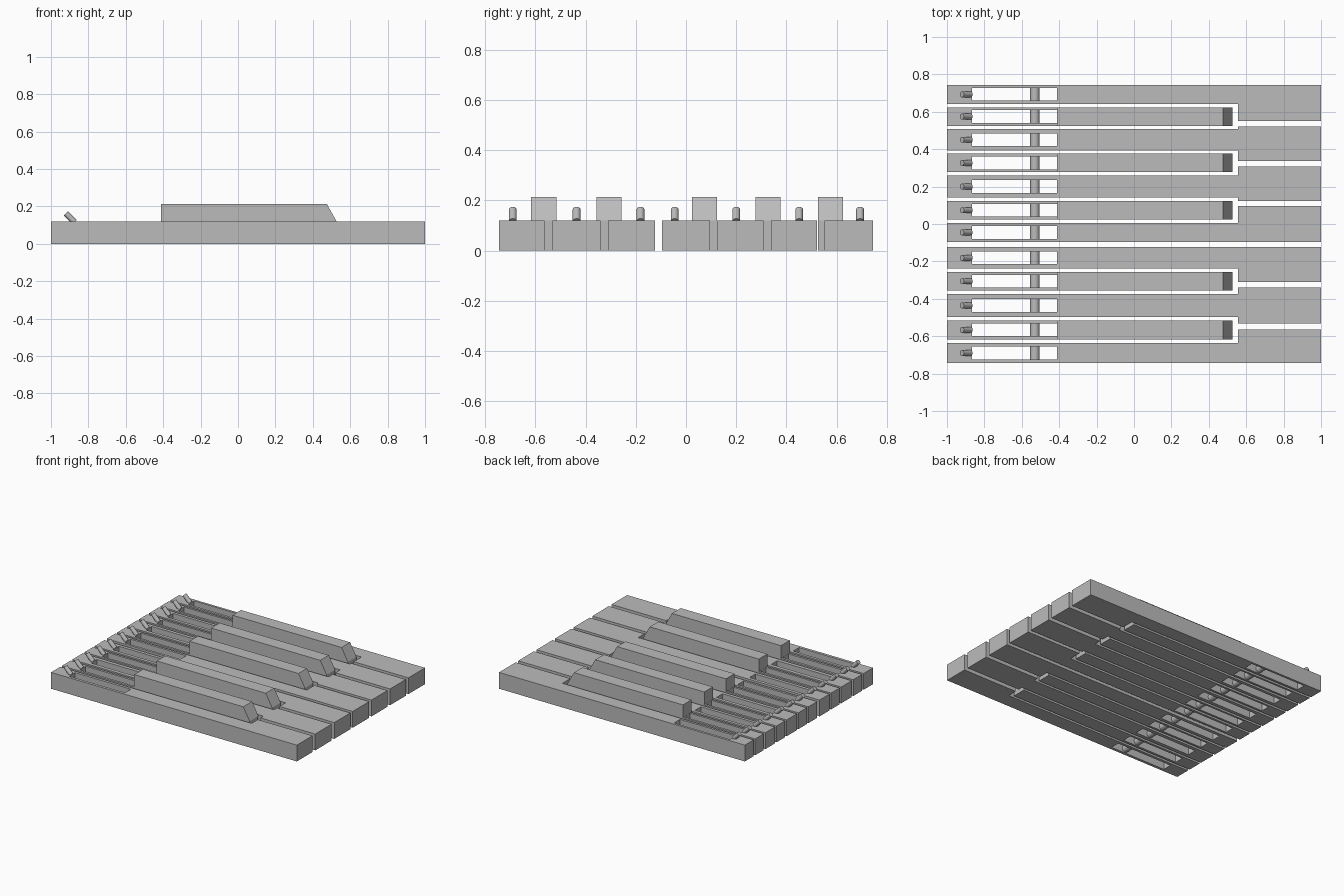
import bpy
import bmesh
from math import radians
from mathutils import Matrix

cube = bpy.data.objects.get("Cube")
if cube:
    bpy.data.objects.remove(cube, do_unlink=True)

GREY = (0.5, 0.5, 0.5, 1)
mat = bpy.data.materials.new("plain grey")
mat.use_nodes = True
mat.diffuse_color = GREY
mat.node_tree.nodes["Principled BSDF"].inputs["Base Color"].default_value = GREY

BASE_Z, CAP_Z = 0.12, 0.213
SLOT_X = (-0.866, -0.413)
SLOT_HALF = 0.034
GAP = 0.018


def finish(name, bm):
    bmesh.ops.recalc_face_normals(bm, faces=bm.faces)
    mesh = bpy.data.meshes.new(name)
    bm.to_mesh(mesh)
    bm.free()
    obj = bpy.data.objects.new(name, mesh)
    bpy.context.collection.objects.link(obj)
    mesh.materials.append(mat)
    return obj


def prism(name, points, offset):
    """Extrude a closed outline of 3D points along an offset."""
    bm = bmesh.new()
    face = bm.faces.new([bm.verts.new(p) for p in points])
    moved = bmesh.ops.extrude_face_region(bm, geom=[face])["geom"]
    bmesh.ops.translate(bm, vec=offset,
                        verts=[v for v in moved if isinstance(v, bmesh.types.BMVert)])
    return finish(name, bm)


def flat(name, outline, z0, z1):
    return prism(name, [(x, y, z0) for x, y in outline], (0, 0, z1 - z0))


def rod(name, centre, radius, length, turn):
    bm = bmesh.new()
    bmesh.ops.create_cone(bm, cap_ends=True, segments=24, radius1=radius,
                          radius2=radius, depth=length,
                          matrix=Matrix.Translation(centre) @ turn)
    obj = finish(name, bm)
    bpy.ops.object.select_all(action="DESELECT")
    obj.select_set(True)
    bpy.context.view_layer.objects.active = obj
    bpy.ops.object.shade_smooth_by_angle(angle=radians(35))
    return obj


def fit_key(key, y):
    """Cut the slot through a key, then add its pivot bar and spring peg."""
    x0, x1 = SLOT_X
    lo, hi = y - SLOT_HALF, y + SLOT_HALF
    cutter = flat("slot_cutter", [(x0, lo), (x1, lo), (x1, hi), (x0, hi)], -0.1, 0.3)
    cutter.hide_render = True
    mod = key.modifiers.new("slot", "BOOLEAN")
    mod.operation = "DIFFERENCE"
    mod.solver = "EXACT"
    mod.object = cutter
    bpy.ops.object.select_all(action="DESELECT")
    key.select_set(True)
    bpy.context.view_layer.objects.active = key
    bpy.ops.object.modifier_apply(modifier=mod.name)
    bpy.data.objects.remove(cutter, do_unlink=True)
    rod("pivot_bar", (-0.53, y, 0.03), 0.025, 2 * SLOT_HALF + 0.004,
        Matrix.Rotation(radians(90), 4, "X"))
    rod("spring_peg", (-0.897, y, 0.14), 0.0155, 0.066,
        Matrix.Rotation(radians(-45), 4, "Y"))


# Raised keys: slotted base with a sloped cap
raised = [(-0.617, -0.515), (-0.356, -0.257), (0.024, 0.123), (0.277, 0.376), (0.525, 0.624)]
for lo, hi in raised:
    key = flat("raised_key_base", [(-1, lo), (0.525, lo), (0.525, hi), (-1, hi)], 0, BASE_Z)
    fit_key(key, (lo + hi) / 2)
    cap = [(-0.412, BASE_Z), (0.527, BASE_Z), (0.475, CAP_Z), (-0.412, CAP_Z)]
    prism("raised_key_cap", [(x, lo, z) for x, z in cap], (0, hi - lo, 0))

# Wide keys: broad head, with a tail narrowed wherever a raised key sits beside it
heads = [(-0.744, -0.563), (-0.531, -0.34), (-0.31, -0.123), (-0.096, 0.096),
         (0.123, 0.308), (0.338, 0.521), (0.551, 0.744)]
for lo, hi in heads:
    mid = (lo + hi) / 2
    tail_lo = max([lo] + [b + GAP for a, b in raised if a < mid and b + GAP < hi])
    tail_hi = min([hi] + [a - GAP for a, b in raised if b > mid and a - GAP > lo])
    outline = [(-1, tail_lo), (0.555, tail_lo), (0.555, lo), (1, lo),
               (1, hi), (0.555, hi), (0.555, tail_hi), (-1, tail_hi)]
    outline = [p for i, p in enumerate(outline) if p != outline[i - 1]]
    key = flat("wide_key", outline, 0, BASE_Z)
    fit_key(key, (tail_lo + tail_hi) / 2)
